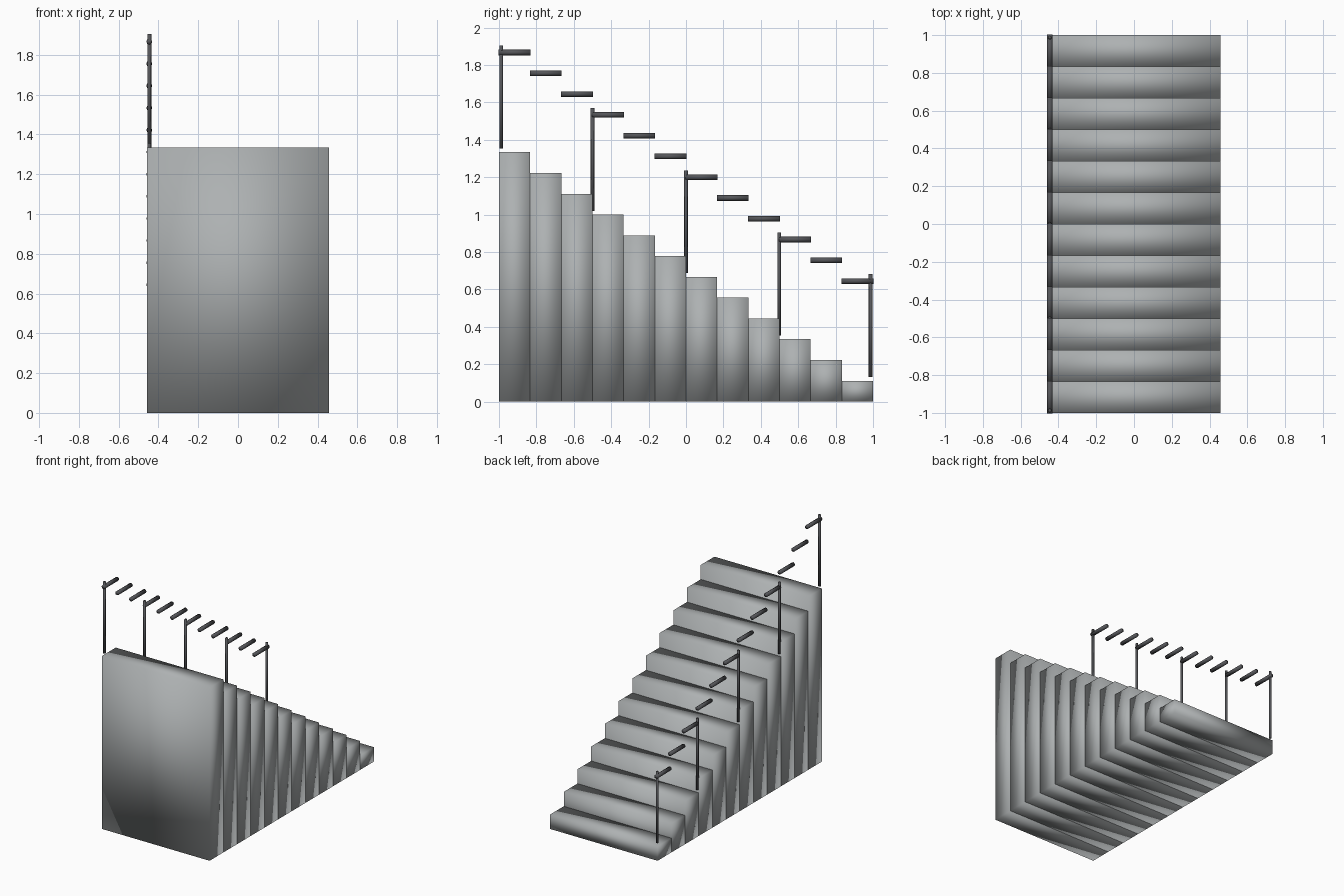
import bpy

STEPS = 12
DEPTH = 2 / STEPS
RISE = 1 / 9
HALF_WIDTH = 0.458
RAIL_X = -0.446

if "Cube" in bpy.data.objects:
    bpy.data.objects.remove(bpy.data.objects["Cube"], do_unlink=True)


def material(name, colour):
    mat = bpy.data.materials.new(name)
    mat.use_nodes = True
    mat.diffuse_color = colour
    mat.node_tree.nodes["Principled BSDF"].inputs["Base Color"].default_value = colour
    return mat


def finish(name, mat):
    """Name, colour and soften the active object."""
    obj = bpy.context.object
    obj.name = name
    obj.data.materials.append(mat)
    bpy.ops.object.transform_apply(location=False, rotation=True, scale=True)
    bpy.ops.object.shade_smooth()
    return obj


def box(name, centre, size, mat):
    bpy.ops.mesh.primitive_cube_add(size=1, location=centre)
    bpy.context.object.scale = size
    return finish(name, mat)


def rod(name, centre, radius, length, mat, tilt=0):
    bpy.ops.mesh.primitive_cylinder_add(
        vertices=8, radius=radius, depth=length, location=centre, rotation=(tilt, 0, 0))
    return finish(name, mat)


stone = material("stone_grey", (0.42, 0.44, 0.445, 1))
metal = material("dark_metal", (0.09, 0.092, 0.1, 1))

# Steps: full-height blocks, tallest at the front, each with a short rail above
for i in range(STEPS):
    y = -1 + (i + 0.5) * DEPTH
    top = (STEPS - i) * RISE
    box(f"step_{i + 1}", (0, y, top / 2), (2 * HALF_WIDTH, DEPTH, top), stone)
    rod(f"handrail_{i + 1}", (RAIL_X, y, top + 0.533), 0.015, DEPTH + 0.004,
        metal, tilt=1.5708)

# Posts: one every third step, plus one at the end of the lowest step
POST_HEIGHT = 0.55
for n, (y, step) in enumerate([(-0.988, 0), (-0.5, 3), (0, 6), (0.498, 9), (0.987, 11)]):
    base = (STEPS - step) * RISE + 0.02
    rod(f"post_{n + 1}", (RAIL_X, y, base + POST_HEIGHT / 2), 0.01, POST_HEIGHT, metal)
